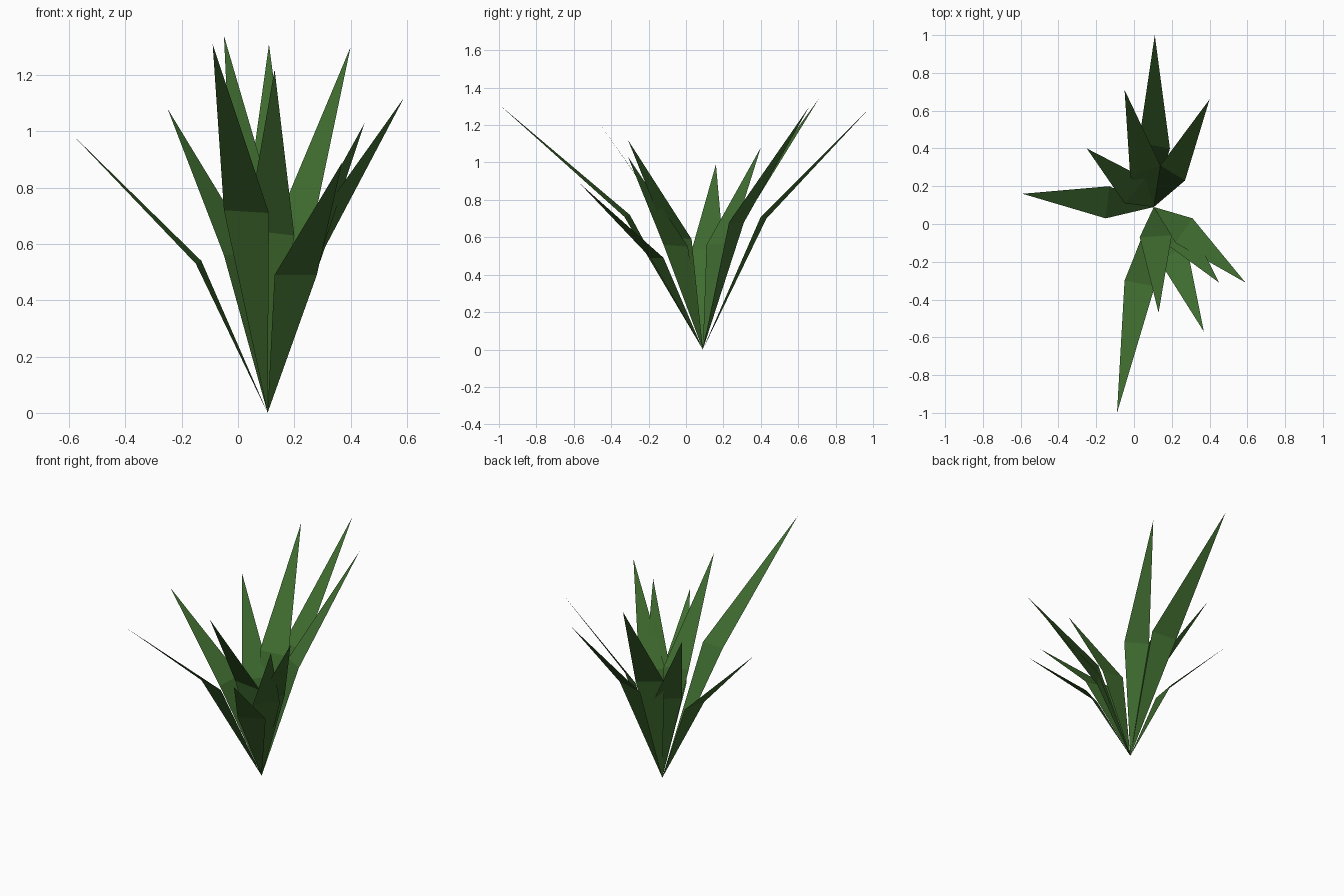
import bpy
import bmesh
from mathutils import Vector

cube = bpy.data.objects.get("Cube")
if cube:
    bpy.data.objects.remove(cube, do_unlink=True)

# One flat leaf green
green = bpy.data.materials.new("leaf_green")
green.use_nodes = True
colour = (0.05, 0.15, 0.029, 1)
green.diffuse_color = colour
shader = green.node_tree.nodes["Principled BSDF"]
shader.inputs["Base Color"].default_value = colour
shader.inputs["Roughness"].default_value = 0.9

ROOT = Vector((0.105, 0.09, 0.0))


def blade(name, left, right, tip):
    """Folded blade: a wedge from the root to the shoulders, then a point."""
    bm = bmesh.new()
    root, a, b, end = [bm.verts.new(p) for p in (ROOT, left, right, tip)]
    bm.faces.new((root, b, a))
    bm.faces.new((a, b, end))
    # Upper side faces the sky
    for face in bm.faces:
        face.normal_update()
        if face.normal.z < 0:
            face.normal_flip()
    mesh = bpy.data.meshes.new(name)
    bm.to_mesh(mesh)
    bm.free()
    mesh.materials.append(green)
    bpy.context.collection.objects.link(bpy.data.objects.new(name, mesh))


# Each blade: two shoulder points and the tip
blade("back_blade", (0.025, 0.43, 0.70), (0.19, 0.40, 0.71), (0.11, 1.0, 1.31))
blade("back_left_blade", (0.14, 0.31, 0.68), (0.27, 0.23, 0.68), (0.40, 0.66, 1.30))
blade("back_inner_blade", (-0.02, 0.25, 0.71), (0.14, 0.31, 0.69), (-0.05, 0.71, 1.34))
blade("back_right_blade", (-0.05, 0.11, 0.56), (0.06, 0.24, 0.57), (-0.25, 0.40, 1.08))
blade("right_blade", (-0.15, 0.03, 0.53), (-0.13, 0.20, 0.54), (-0.59, 0.16, 0.99))
blade("front_blade", (-0.05, -0.30, 0.72), (0.11, -0.33, 0.71), (-0.09, -1.0, 1.31))
blade("front_inner_blade", (0.03, -0.07, 0.65), (0.20, -0.06, 0.63), (0.13, -0.47, 1.22))
blade("front_low_blade", (0.13, -0.19, 0.49), (0.28, -0.12, 0.49), (0.37, -0.57, 0.89))
blade("front_left_blade", (0.19, -0.12, 0.56), (0.29, 0.01, 0.55), (0.45, -0.31, 1.03))
blade("left_blade", (0.22, -0.10, 0.60), (0.31, 0.03, 0.59), (0.59, -0.31, 1.12))
